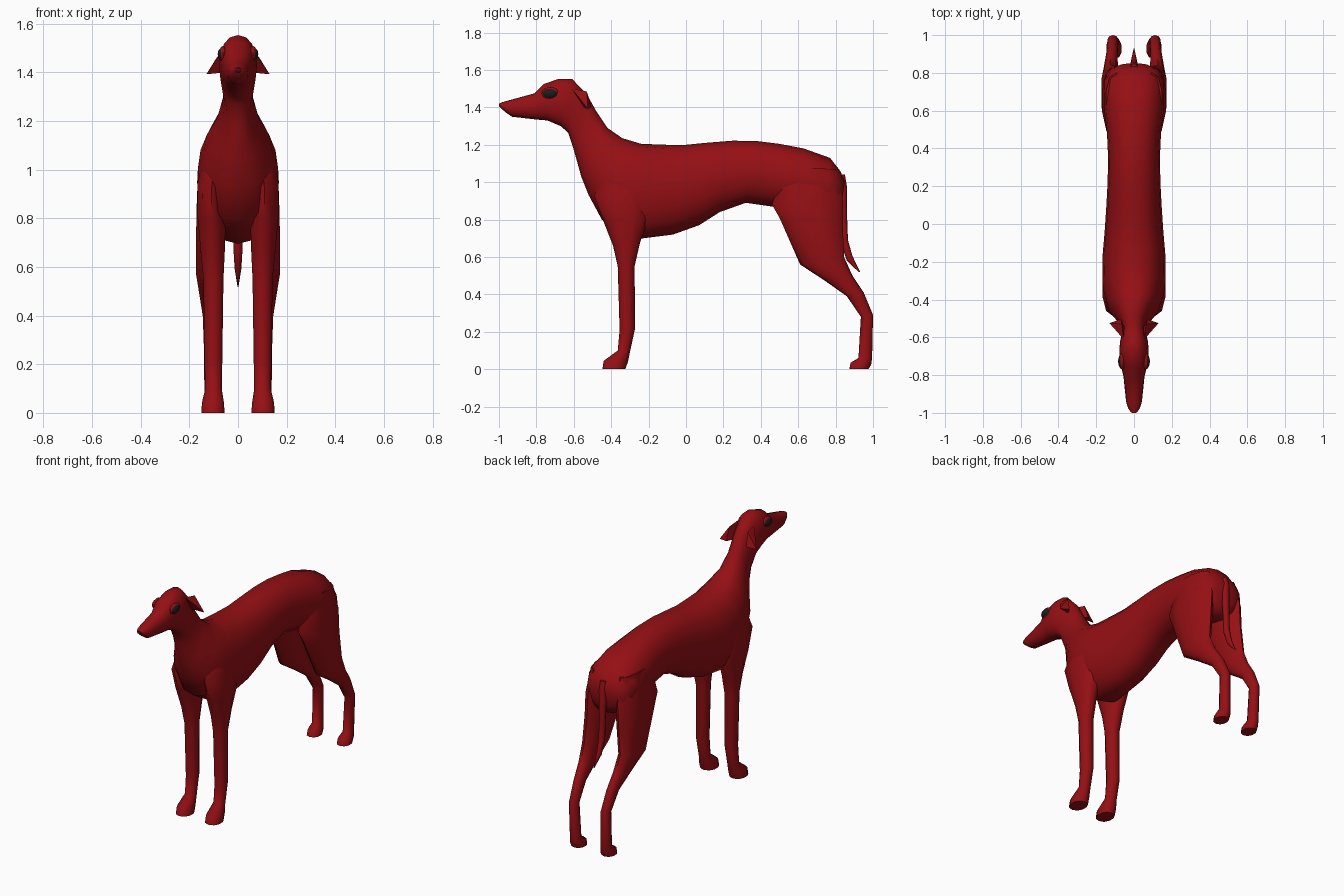
import bpy, bmesh
from math import sin, cos, pi, radians, copysign
from mathutils import Vector


def material(name, rgb):
    m = bpy.data.materials.new(name)
    m.diffuse_color = (*rgb, 1)
    return m


RED = material("dark_red", (0.30, 0.005, 0.007))
BLACK = material("black", (0.012, 0.012, 0.012))


def finish(name, bm, mat, angle=60):
    bmesh.ops.recalc_face_normals(bm, faces=bm.faces)
    me = bpy.data.meshes.new(name)
    bm.to_mesh(me)
    bm.free()
    ob = bpy.data.objects.new(name, me)
    bpy.context.collection.objects.link(ob)
    me.materials.append(mat)
    bpy.ops.object.select_all(action='DESELECT')
    ob.select_set(True)
    bpy.context.view_layer.objects.active = ob
    bpy.ops.object.shade_smooth_by_angle(angle=radians(angle))
    return ob


def loft(name, rings, sides, side=1, mat=RED):
    """Skin oval rings: (y, z of one edge, y, z of opposite edge, x centre, half width)."""
    bm = bmesh.new()
    prev = None
    for ya, za, yb, zb, xc, w in rings:
        a, b = Vector((xc * side, ya, za)), Vector((xc * side, yb, zb))
        mid, half = (a + b) / 2, (a - b) / 2
        ring = []
        for i in range(sides):
            t = 2 * pi * i / sides
            s = copysign(abs(sin(t)) ** 0.85, sin(t))
            ring.append(bm.verts.new(mid + half * cos(t) + Vector((w * s, 0, 0))))
        if prev:
            for i in range(sides):
                j = (i + 1) % sides
                bm.faces.new((prev[i], prev[j], ring[j], ring[i]))
        else:
            bm.faces.new(ring)
        prev = ring
    bm.faces.new(prev)
    return finish(name, bm, mat)


def ellipsoid(name, loc, size, mat):
    bm = bmesh.new()
    bmesh.ops.create_uvsphere(bm, u_segments=14, v_segments=8, radius=1)
    bmesh.ops.scale(bm, vec=size, verts=bm.verts)
    bmesh.ops.translate(bm, vec=loc, verts=bm.verts)
    return finish(name, bm, mat)


# Head, neck and trunk as one skin: top y, z, bottom y, z, half width
trunk = [
    (-1.00, 1.42, -0.99, 1.395, .018), (-.985, 1.427, -.96, 1.37, .032),
    (-.95, 1.437, -.93, 1.35, .042), (-.81, 1.475, -.80, 1.335, .056),
    (-.76, 1.525, -.74, 1.33, .070), (-.68, 1.553, -.67, 1.30, .078),
    (-.61, 1.553, -.63, 1.265, .074), (-.53, 1.47, -.605, 1.19, .060),
    (-.48, 1.38, -.585, 1.12, .065), (-.42, 1.29, -.56, 1.03, .092),
    (-.34, 1.235, -.52, .93, .138), (-.24, 1.205, -.45, .80, .165),
    (-.10, 1.20, -.27, .695, .168), (.00, 1.20, -.07, .72, .155),
    (.10, 1.21, .07, .77, .147), (.25, 1.222, .18, .84, .140),
    (.38, 1.22, .32, .89, .137), (.50, 1.205, .46, .87, .143),
    (.63, 1.18, .62, .83, .160), (.77, 1.13, .75, .81, .158),
    (.825, 1.06, .81, .83, .130), (.85, 1.00, .83, .88, .075),
]
loft("body_and_head", [(a, b, c, d, 0, w) for a, b, c, d, w in trunk], 16)

# Tail hanging between the hind legs
loft("tail", [(.80, 1.04, .85, 1.04, 0, .02), (.815, .95, .86, .98, 0, .025),
              (.825, .80, .862, .80, 0, .02), (.83, .67, .866, .69, 0, .019),
              (.86, .58, .89, .605, 0, .014), (.925, .518, .93, .522, 0, .002)], 8)

# Legs: front y, z, rear y, z, x centre, half width
front_leg = [
    (-.43, 1.08, -.20, 1.08, .10, .04), (-.49, .93, -.18, .95, .108, .062),
    (-.445, .80, -.20, .80, .108, .060), (-.39, .66, -.245, .68, .104, .052),
    (-.365, .55, -.275, .55, .101, .043), (-.355, .21, -.272, .22, .101, .038),
    (-.365, .10, -.30, .09, .101, .036), (-.44, .045, -.31, .04, .103, .047),
    (-.447, .0, -.325, .0, .103, .050),
]
hind_leg = [
    (.52, 1.08, .80, 1.07, .095, .055), (.46, .88, .84, .92, .105, .066),
    (.50, .81, .838, .77, .112, .062), (.61, .56, .845, .60, .128, .047),
    (.74, .475, .89, .50, .122, .038), (.86, .39, .95, .41, .116, .030),
    (.935, .28, 1.0, .29, .112, .030), (.922, .06, .995, .06, .108, .031),
    (.88, .035, .99, .025, .106, .040), (.873, .0, .975, .0, .106, .042),
]

for s, tag in ((1, "left"), (-1, "right")):
    loft(f"front_leg_{tag}", front_leg, 10, s)
    loft(f"hind_leg_{tag}", hind_leg, 10, s)

    # Folded ear
    bm = bmesh.new()
    for x, y, z in ((.055, -.61, 1.50), (.065, -.53, 1.485), (.05, -.545, 1.40),
                    (.13, -.525, 1.392), (.07, -.505, 1.40), (.088, -.565, 1.46)):
        bm.verts.new((x * s, y, z))
    bmesh.ops.convex_hull(bm, input=bm.verts)
    finish(f"ear_{tag}", bm, RED, 35)

    # Eye with its rim
    ellipsoid(f"eye_rim_{tag}", (.062 * s, -.725, 1.475), (.016, .047, .033), RED)
    ellipsoid(f"eye_{tag}", (.064 * s, -.727, 1.475), (.020, .041, .027), BLACK)

# Nose pad
ellipsoid("nose", (0, -.978, 1.410), (.026, .022, .016), material("nose_red", (.09, .004, .005)))
